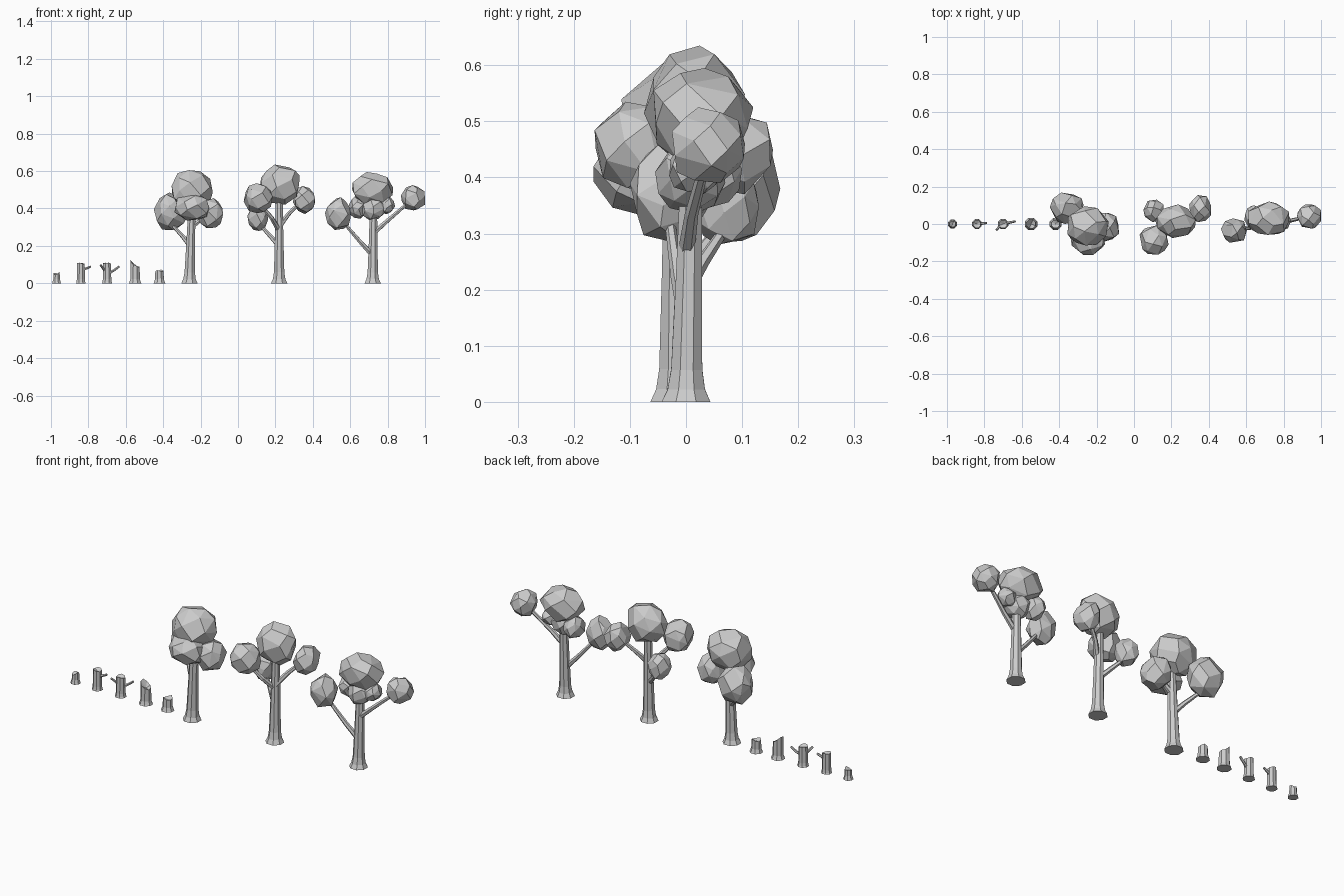
import bpy, bmesh, math, random
from mathutils import Vector

if "Cube" in bpy.data.objects:
    bpy.data.objects.remove(bpy.data.objects["Cube"])

random.seed(7)


def finish(bm, name):
    bmesh.ops.recalc_face_normals(bm, faces=bm.faces)
    me = bpy.data.meshes.new(name)
    bm.to_mesh(me)
    bm.free()
    ob = bpy.data.objects.new(name, me)
    bpy.context.collection.objects.link(ob)
    return ob


def tube(name, pts, radii, sides=8, flat=False, rim=None):
    """Faceted tube along a path; rim gives a jagged height offset per side at the top."""
    bm = bmesh.new()
    pts = [Vector(p) for p in pts]
    rings = []
    for i, (p, r) in enumerate(zip(pts, radii)):
        d = pts[min(i + 1, len(pts) - 1)] - pts[max(i - 1, 0)]
        q = Vector((0, 0, 1)).rotation_difference(Vector((0, 0, 1)) if flat else d)
        ring = []
        for k in range(sides):
            a = 2 * math.pi * (k + 0.5) / sides
            v = p + q @ Vector((r * math.cos(a), r * math.sin(a), 0))
            if rim and i == len(pts) - 1:
                v.z += rim[k]
            ring.append(bm.verts.new(v))
        rings.append(ring)
    for a, b in zip(rings, rings[1:]):
        for k in range(sides):
            j = (k + 1) % sides
            bm.faces.new((a[k], a[j], b[j], b[k]))
    bm.faces.new(rings[0])
    if rim:
        c = bm.verts.new(pts[-1] - Vector((0, 0, 0.004)))
        for k in range(sides):
            bm.faces.new((rings[-1][k], rings[-1][(k + 1) % sides], c))
    else:
        bm.faces.new(rings[-1])
    return finish(bm, name)


def foliage(name, x0, x1, y0, y1, z0, z1, n=26):
    """Chunky leaf clump: hull of scattered sphere points, fitted to a box."""
    bm = bmesh.new()
    turn = random.random() * 6
    for i in range(n):
        h = 1 - 2 * (i + 0.5) / n
        a = turn + i * 2.39996 + random.uniform(-.25, .25)
        r = math.sqrt(1 - h * h)
        bm.verts.new(Vector((r * math.cos(a), r * math.sin(a), h)) * random.uniform(.94, 1.06))
    bmesh.ops.convex_hull(bm, input=bm.verts)
    lo = [min(v.co[k] for v in bm.verts) for k in range(3)]
    hi = [max(v.co[k] for v in bm.verts) for k in range(3)]
    box = ((x0, x1), (y0, y1), (z0, z1))
    for v in bm.verts:
        for k in range(3):
            t = (v.co[k] - lo[k]) / (hi[k] - lo[k])
            v.co[k] = box[k][0] + t * (box[k][1] - box[k][0])
    bmesh.ops.dissolve_limit(bm, angle_limit=math.radians(14), verts=bm.verts, edges=bm.edges)
    return finish(bm, name)


def tree(label, x, y, top, clumps, branches):
    tx, ty, tz = top
    path = [(x + (tx - x) * t, y + (ty - y) * t, tz * t) for t in (0, .05, .13, .5, 1)]
    tube(label + "_trunk", path, (.047, .036, .030, .025, .020), flat=True)
    for i, b in enumerate(branches):
        tube(f"{label}_branch_{i + 1}", b, (.015, .012, .009), 6)
    for i, c in enumerate(clumps):
        foliage(f"{label}_foliage_{i + 1}", *c)


# Trees
tree("left_tree", -.26, -.02, (-.245, -.02, .45),
     [(-.45, -.27, 0, .168, .285, .485),
      (-.355, -.135, -.115, .095, .40, .605),
      (-.34, -.155, -.165, -.015, .335, .475),
      (-.215, -.08, -.095, .06, .295, .455)],
     [[(-.255, -.02, .20), (-.295, .01, .25), (-.35, .06, .31)],
      [(-.25, -.02, .30), (-.21, -.02, .33), (-.16, -.02, .36)]])
tree("middle_tree", .22, 0, (.22, .01, .46),
     [(.115, .33, -.075, .105, .42, .635),
      (.03, .185, -.163, -.005, .375, .535),
      (.295, .413, .01, .155, .37, .52),
      (.05, .16, .01, .13, .28, .42)],
     [[(.22, 0, .20), (.175, .03, .25), (.12, .07, .31)],
      [(.225, 0, .31), (.27, .04, .37), (.33, .075, .43)],
      [(.215, 0, .29), (.18, -.05, .35), (.12, -.08, .42)]])
tree("right_tree", .72, 0, (.725, .01, .44),
     [(.61, .83, -.058, .12, .41, .595),
      (.872, 1.0, -.025, .105, .39, .525),
      (.465, .602, -.10, .03, .285, .46),
      (.59, .69, -.02, .10, .345, .465),
      (.66, .79, -.055, .07, .335, .46),
      (.75, .84, -.03, .07, .37, .46)],
     [[(.72, 0, .15), (.655, -.015, .22), (.56, -.03, .33)],
      [(.72, 0, .265), (.80, .01, .335), (.91, .035, .43)]])

# Broken stumps: x, base radius, body radius, rim height, jagged rim
stumps = [(-.97, .026, .018, .05, (.008, 0, .006, .004, .0, -.005, .002, .012)),
          (-.84, .028, .022, .10, (.004, .008, .010, .006, .008, .010, .005, .002)),
          (-.70, .030, .023, .10, (.0, .006, .010, .008, .004, .009, .010, .004)),
          (-.55, .036, .026, .088, (0, .004, .02, .036, .03, .012, .004, -.005)),
          (-.42, .034, .024, .062, (.004, .012, .004, 0, .004, .008, .002, .0))]
for i, (x, rb, r, h, rim) in enumerate(stumps):
    tube(f"stump_{i + 1}", [(x, 0, 0), (x, 0, .007), (x, 0, .022), (x, 0, h)],
         (rb, rb * .9, r * 1.06, r), flat=True, rim=rim)

# Twigs on the stumps
twigs = [[(-.83, 0, .072), (-.81, .003, .08), (-.787, .006, .09)],
         [(-.69, 0, .055), (-.665, .008, .068), (-.635, .014, .09)],
         [(-.705, 0, .06), (-.72, -.015, .078), (-.735, -.032, .098)]]
for i, t in enumerate(twigs):
    tube(f"stump_twig_{i + 1}", t, (.008, .007, .006), 6)
